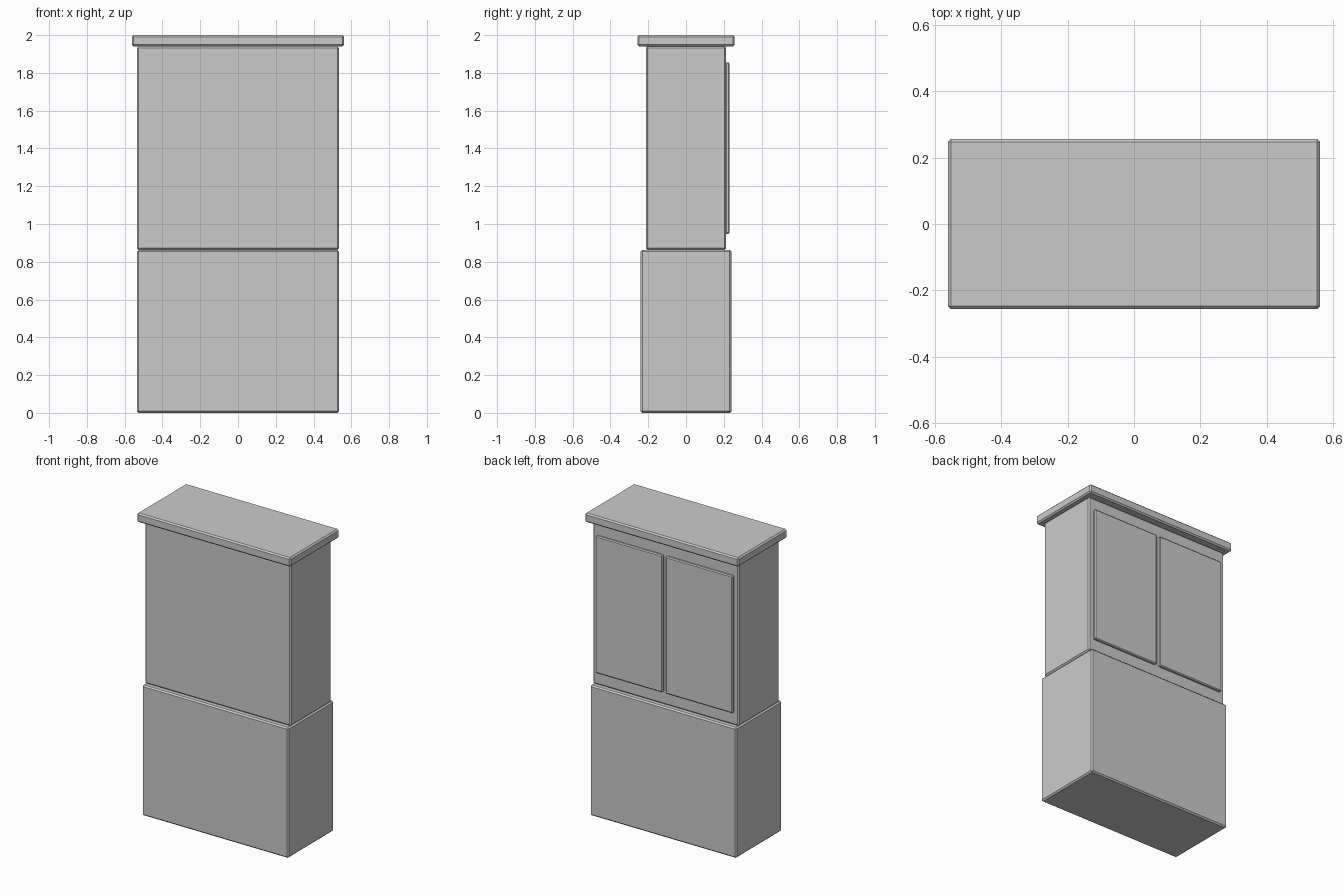
import bpy

if "Cube" in bpy.data.objects:
    bpy.data.objects.remove(bpy.data.objects["Cube"])


def box(name, x, y, z, bevel):
    """Chamfered box from (min, max) ranges on each axis."""
    ranges = (x, y, z)
    bpy.ops.mesh.primitive_cube_add(size=1, location=[(a + b) / 2 for a, b in ranges])
    ob = bpy.context.object
    ob.name = name
    ob.scale = [b - a for a, b in ranges]
    bpy.ops.object.transform_apply(location=False, rotation=False, scale=True)
    mod = ob.modifiers.new("chamfer", 'BEVEL')
    mod.width = bevel
    mod.segments = 1
    return ob


# Lower and upper cabinet bodies
box("base_cabinet", (-0.535, 0.535), (-0.24, 0.24), (0, 0.863), 0.009)
box("upper_cabinet", (-0.535, 0.535), (-0.213, 0.213), (0.863, 1.94), 0.009)

# Overhanging top board
box("cornice", (-0.562, 0.562), (-0.257, 0.257), (1.94, 2.0), 0.009)

# Pair of doors on the +y face of the upper cabinet
for side, name in ((-1, "door_a"), (1, "door_b")):
    xs = sorted((side * 0.012, side * 0.502))
    box(name, xs, (0.208, 0.231), (0.948, 1.855), 0.006)
